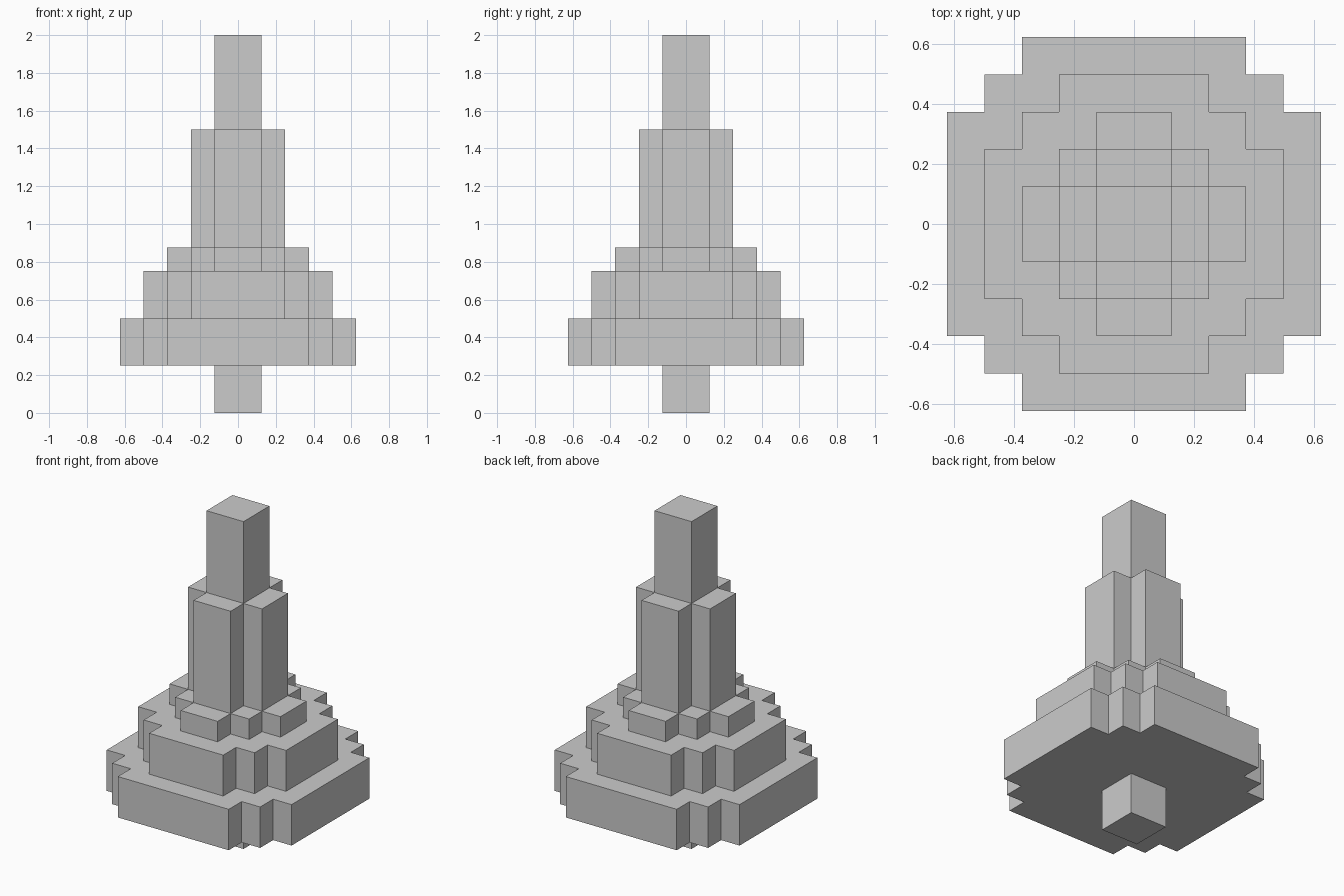
import bpy, bmesh

if "Cube" in bpy.data.objects:
    bpy.data.objects.remove(bpy.data.objects["Cube"])

U = 0.125  # block size


def stepped_outline(steps):
    """Four-way symmetric stair outline from (half x, half y) steps, x falling."""
    quarter = []
    for i, (x, y) in enumerate(steps):
        quarter.append((x, y))
        if i + 1 < len(steps):
            quarter.append((steps[i + 1][0], y))  # inner notch
    # the next step's y is larger, so each notch walks in x then out in y
    pts = []
    for _ in range(4):
        pts += quarter
        quarter = [(-y, x) for x, y in quarter]
    return pts


def tier(name, steps, z0, z1):
    bm = bmesh.new()
    verts = [bm.verts.new((x * U, y * U, z0)) for x, y in stepped_outline(steps)]
    base = bm.faces.new(verts)
    top = bmesh.ops.extrude_face_region(bm, geom=[base])["geom"]
    for v in top:
        if isinstance(v, bmesh.types.BMVert):
            v.co.z = z1
    bmesh.ops.recalc_face_normals(bm, faces=bm.faces)
    mesh = bpy.data.meshes.new(name)
    bm.to_mesh(mesh)
    bm.free()
    bpy.context.collection.objects.link(bpy.data.objects.new(name, mesh))


# Square stem under the tree
tier("trunk", [(1, 1)], 0, 0.25)
# Wide stepped tiers
tier("lower_tier", [(5, 3), (4, 4), (3, 5)], 0.25, 0.5)
tier("middle_tier", [(4, 2), (3, 3), (2, 4)], 0.5, 0.75)
tier("upper_tier", [(3, 1), (2, 2), (1, 3)], 0.75, 0.875)
# Cross-shaped column and square tip
tier("cross_column", [(2, 1), (1, 2)], 0.875, 1.5)
tier("tip", [(1, 1)], 1.5, 2.0)
